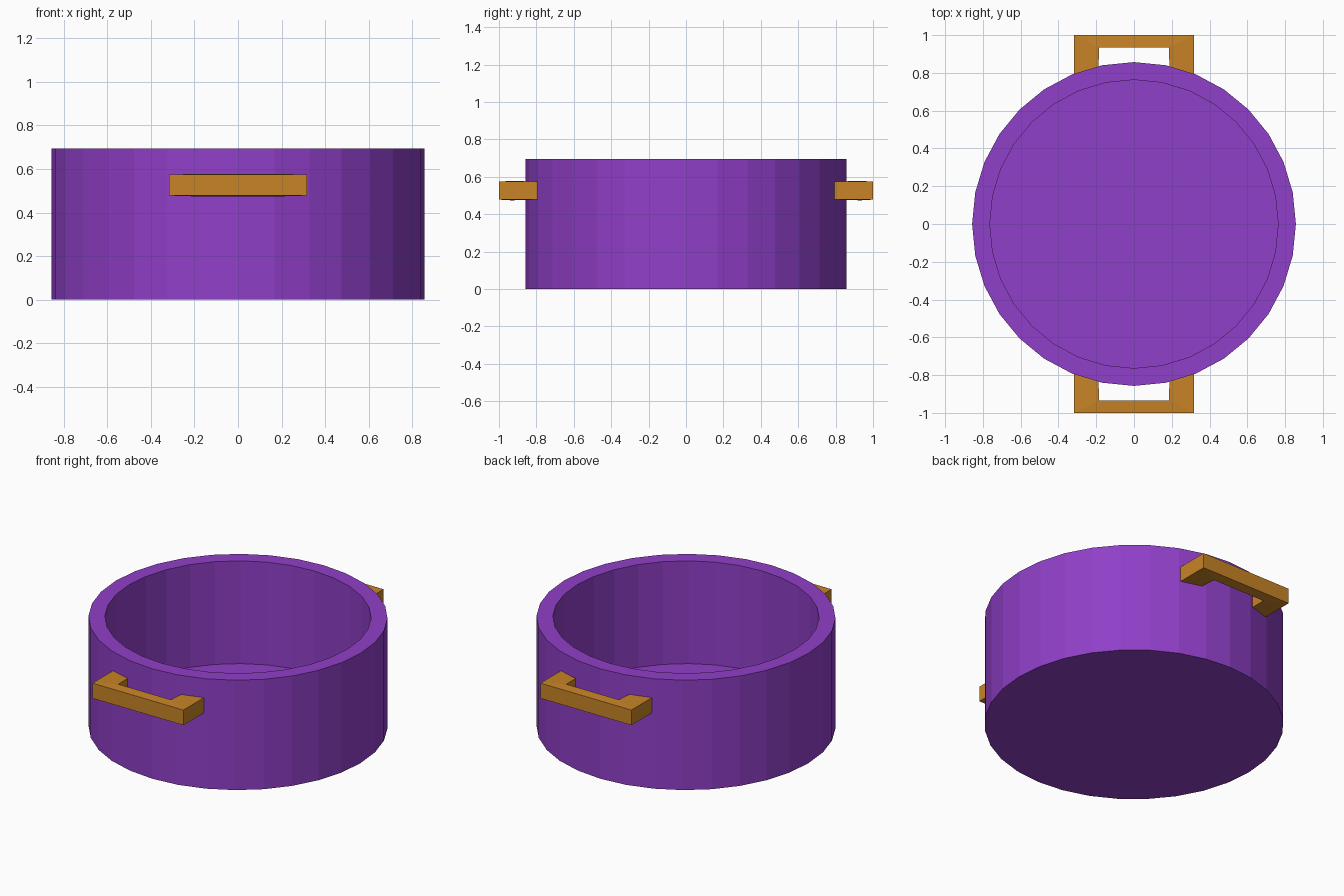
import bpy, bmesh, math

if "Cube" in bpy.data.objects:
    bpy.data.objects.remove(bpy.data.objects["Cube"])

SIDES = 32


def material(name, color):
    m = bpy.data.materials.new(name)
    m.diffuse_color = color
    m.use_nodes = True
    m.node_tree.nodes["Principled BSDF"].inputs["Base Color"].default_value = m.diffuse_color
    return m


def finish(name, bm, mat):
    bmesh.ops.recalc_face_normals(bm, faces=bm.faces)
    mesh = bpy.data.meshes.new(name)
    bm.to_mesh(mesh)
    bm.free()
    mesh.materials.append(mat)
    obj = bpy.data.objects.new(name, mesh)
    bpy.context.collection.objects.link(obj)
    return obj


purple = material("purple", (0.28, 0.05, 0.58, 1))
orange = material("orange", (0.58, 0.23, 0.02, 1))

# Pot body: rings from outer base, over the rim, down to the inner floor
bm = bmesh.new()
rings = []
for r, z in [(0.857, 0), (0.857, 0.695), (0.763, 0.695), (0.763, 0.045)]:
    rings.append([bm.verts.new((r * math.cos(2 * math.pi * i / SIDES),
                                r * math.sin(2 * math.pi * i / SIDES), z))
                  for i in range(SIDES)])
for low, high in zip(rings, rings[1:]):
    for i in range(SIDES):
        j = (i + 1) % SIDES
        bm.faces.new((low[i], low[j], high[j], high[i]))
bm.faces.new(rings[0])
bm.faces.new(rings[-1])
finish("pot_body", bm, purple)

# Handles: square section swept along a U, slightly thicker at inner corners
# Each station: outer point, inner point, inner half height
HALF = 0.048
MID = 0.526
STATIONS = [((-0.318, 0.79), (-0.190, 0.79), HALF),
            ((-0.318, 1.0), (-0.184, 0.934), 0.052),
            ((0.318, 1.0), (0.184, 0.934), 0.052),
            ((0.318, 0.79), (0.190, 0.79), HALF)]


def handle(name, side):
    bm = bmesh.new()
    sections = []
    for (ox, oy), (ix, iy), h in STATIONS:
        sections.append([bm.verts.new((x, side * y, MID + dz)) for x, y, dz in
                         ((ox, oy, -HALF), (ox, oy, HALF), (ix, iy, h), (ix, iy, -h))])
    for a, b in zip(sections, sections[1:]):
        for i in range(4):
            j = (i + 1) % 4
            bm.faces.new((a[i], a[j], b[j], b[i]))
    bm.faces.new(sections[0])
    bm.faces.new(sections[-1])
    finish(name, bm, orange)


handle("front_handle", -1)
handle("back_handle", 1)
